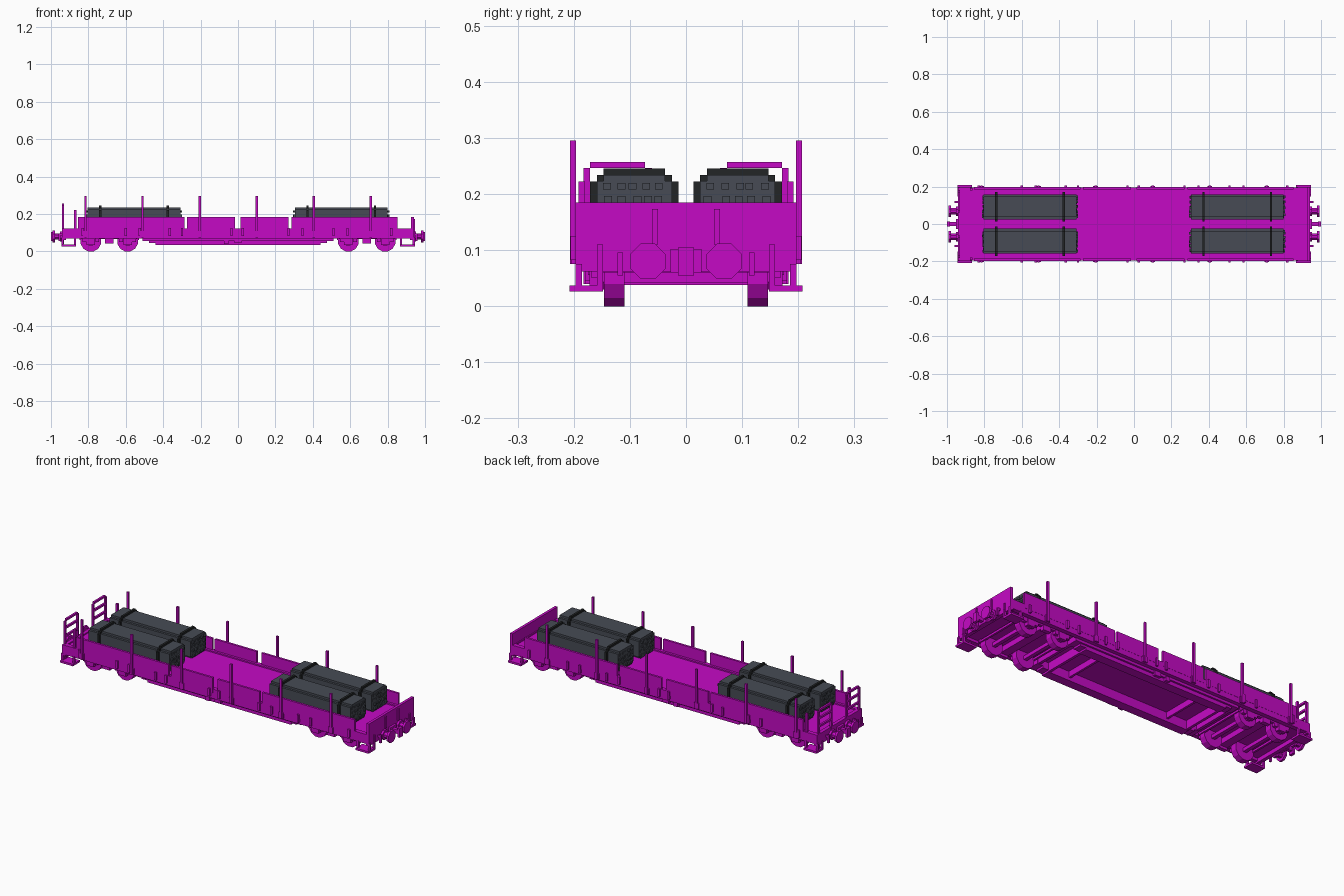
import bpy, bmesh, math, random
from mathutils import Matrix, Vector

if "Cube" in bpy.data.objects:
    bpy.data.objects.remove(bpy.data.objects["Cube"], do_unlink=True)
random.seed(4)


def material(name, rgb):
    m = bpy.data.materials.new(name)
    m.use_nodes = True
    m.diffuse_color = (*rgb, 1)
    m.node_tree.nodes["Principled BSDF"].inputs["Base Color"].default_value = (*rgb, 1)
    return m


MAGENTA = material("magenta paint", (0.56, 0.003, 0.56))
SLATE = material("slate load", (0.063, 0.071, 0.09))
BLACK = material("dark strap", (0.016, 0.018, 0.019))


def finish(name, bm, mat):
    me = bpy.data.meshes.new(name)
    bm.to_mesh(me)
    bm.free()
    me.materials.append(mat)
    ob = bpy.data.objects.new(name, me)
    bpy.context.collection.objects.link(ob)
    return ob


def add_box(bm, x0, x1, y0, y1, z0, z1):
    c = Vector(((x0 + x1) / 2, (y0 + y1) / 2, (z0 + z1) / 2))
    s = Matrix.Diagonal((abs(x1 - x0), abs(y1 - y0), abs(z1 - z0), 1))
    bmesh.ops.create_cube(bm, size=1, matrix=Matrix.Translation(c) @ s)


def boxes(name, items, mat=MAGENTA, mx=False, my=False):
    """Join boxes into one object, optionally mirrored over x and y."""
    bm = bmesh.new()
    for x0, x1, y0, y1, z0, z1 in items:
        for sx in ((1, -1) if mx else (1,)):
            for sy in ((1, -1) if my else (1,)):
                add_box(bm, sx * x0, sx * x1, sy * y0, sy * y1, z0, z1)
    return finish(name, bm, mat)


def discs(name, items, sides=8):
    """Cylinders given as axis, centre, radius, length; mirrored over x and y."""
    bm = bmesh.new()
    for axis, c, r, length in items:
        rot = Matrix.Rotation(math.pi / 2, 4, 'Y' if axis == 'X' else 'X')
        spin = Matrix.Rotation(math.pi / sides, 4, 'Z')
        for sx in (1, -1):
            for sy in (1, -1):
                p = Vector((sx * c[0], sy * c[1], c[2]))
                bmesh.ops.create_cone(bm, cap_ends=True, segments=sides, radius1=r,
                                      radius2=r, depth=length,
                                      matrix=Matrix.Translation(p) @ rot @ spin)
    return finish(name, bm, MAGENTA)


# Deck, side sills and end beams
boxes("deck", [(-0.93, 0.93, -0.185, 0.185, 0.085, 0.115)])
boxes("side_sill", [(-0.93, 0.93, 0.172, 0.196, 0.07, 0.122)], my=True)
boxes("end_beam", [(0.92, 0.94, -0.196, 0.196, 0.062, 0.122)], mx=True)
boxes("end_wall", [(0.925, 0.94, -0.197, 0.197, 0.075, 0.185)])
boxes("end_wall_rib", [(0.94, 0.946, 0.05, 0.061, 0.11, 0.173),
                       (0.94, 0.946, 0.148, 0.159, 0.075, 0.11)], my=True)

# Hinged side boards with gaps between them
panels = [(-0.855, -0.287), (-0.272, -0.017), (0.013, 0.27), (0.285, 0.852)]
boxes("side_board", [(a, b, 0.185, 0.197, 0.1, 0.185) for a, b in panels], my=True)
hinges = [-0.83, -0.6, -0.525, -0.365, -0.3, -0.035, 0.025, 0.27, 0.345, 0.51, 0.585, 0.82]
boxes("board_hinge", [(x - 0.006, x + 0.006, 0.196, 0.206, 0.082, 0.125) for x in hinges], my=True)

# Stakes with pockets
stakes = [-0.815 + 0.305 * i for i in range(6)]
boxes("side_stake", [(x - 0.006, x + 0.006, 0.196, 0.207, 0.075, 0.295) for x in stakes], my=True)
boxes("stake_pocket", [(x - 0.013, x + 0.013, 0.194, 0.204, 0.075, 0.108) for x in stakes], my=True)
boxes("end_post", [(-0.876, -0.864, 0.18, 0.192, 0.11, 0.222)], my=True)

# Ladder rails at the open end
ladder = [(-0.941, -0.93, 0.171, 0.183, 0.04, 0.246),
          (-0.941, -0.93, 0.061, 0.073, 0.1, 0.246),
          (-0.941, -0.93, 0.073, 0.171, 0.246, 0.257)]
ladder += [(-0.941, -0.93, 0.073, 0.171, z, z + 0.011) for z in (0.158, 0.203)]
boxes("end_ladder", ladder, my=True)

# Corner steps
boxes("corner_step", [(0.865, 0.945, 0.148, 0.208, 0.026, 0.037),
                      (0.865, 0.876, 0.185, 0.197, 0.037, 0.075),
                      (0.934, 0.945, 0.185, 0.197, 0.037, 0.075),
                      (0.934, 0.945, 0.148, 0.159, 0.037, 0.075)], mx=True, my=True)

# Buffers and couplers
discs("buffer", [('X', (0.962, 0.068, 0.08), 0.018, 0.05),
                 ('X', (0.945, 0.068, 0.08), 0.028, 0.014),
                 ('X', (0.985, 0.068, 0.08), 0.034, 0.012)])
boxes("coupler", [(0.93, 0.985, -0.01, 0.01, 0.07, 0.092),
                  (0.985, 1.0, -0.014, 0.014, 0.055, 0.105),
                  (0.94, 0.952, -0.028, 0.028, 0.06, 0.102)], mx=True)
boxes("brake_hose", [(0.94, 0.96, 0.112, 0.122, 0.085, 0.096),
                     (0.95, 0.96, 0.112, 0.122, 0.055, 0.085)], mx=True, my=True)

# Deep centre girders with stepped ends, cross members and floor
boxes("centre_girder", [(-0.44, 0.44, 0.115, 0.165, 0.035, 0.09),
                        (-0.475, 0.475, 0.115, 0.165, 0.045, 0.09),
                        (-0.51, 0.51, 0.115, 0.175, 0.056, 0.09)], my=True)
boxes("girder_cross_member", [(0.425, 0.44, -0.115, 0.115, 0.038, 0.09),
                              (0.3, 0.312, -0.115, 0.115, 0.052, 0.09),
                              (0.49, 0.505, -0.115, 0.115, 0.058, 0.09)], mx=True)
boxes("brake_gear", [(-0.075, -0.05, 0.165, 0.18, 0.04, 0.065),
                     (-0.02, 0.02, 0.165, 0.18, 0.045, 0.07)], my=True)

# Wheels, axles and bogie frames
axles = [0.59, 0.787]
discs("wheel", [('Y', (x, 0.128, 0.054), 0.056, 0.036) for x in axles], 12)
discs("wheel_hub", [('Y', (x, 0.15, 0.052), 0.024, 0.018) for x in axles])
boxes("axle", [(x - 0.01, x + 0.01, -0.12, 0.12, 0.042, 0.062) for x in axles], mx=True)
frame = [(0.54, 0.838, 0.15, 0.166, 0.066, 0.085),
         (0.665, 0.712, 0.15, 0.172, 0.042, 0.072)]
for x in axles:
    frame += [(x - 0.022, x + 0.022, 0.15, 0.172, 0.034, 0.074),
              (x - 0.045, x - 0.024, 0.15, 0.168, 0.05, 0.07),
              (x + 0.024, x + 0.045, 0.15, 0.168, 0.05, 0.07)]
boxes("bogie_frame", frame, mx=True, my=True)
boxes("bogie_bolster", [(0.665, 0.712, -0.15, 0.15, 0.055, 0.085),
                        (0.53, 0.541, -0.15, 0.15, 0.06, 0.072),
                        (0.837, 0.848, -0.15, 0.15, 0.06, 0.072)], mx=True)

# Strapped load bundles, stepped in cross-section with uneven ends
for xn, cx in (("right", -0.556), ("left", 0.552)):
    for yn, cy in (("front", -0.092), ("back", 0.092)):
        x0, x1 = cx - 0.248, cx + 0.248
        load = [(x0, x1, cy - 0.067, cy + 0.067, 0.137, 0.223),
                (x0, x1, cy - 0.055, cy + 0.055, 0.126, 0.234)]
        for i in range(5):
            for j in range(4):
                y, z = cy - 0.048 + i * 0.024, 0.142 + j * 0.024
                y += random.uniform(-0.006, 0.006)
                for end, s in ((x0, -1), (x1, 1)):
                    load.append((end - s * 0.01, end + s * random.choice((0.003, 0.006, 0.009)),
                                 y - 0.007, y + 0.007, z - 0.006, z + 0.006))
        boxes(f"{yn}_{xn}_load", load, SLATE)
        straps = []
        for sx in (cx - 0.18, cx + 0.18):
            a, b = sx - 0.006, sx + 0.006
            straps += [(a, b, cy - 0.079, cy + 0.079, 0.137, 0.222),
                       (a, b, cy - 0.067, cy + 0.067, 0.126, 0.234),
                       (a, b, cy - 0.055, cy + 0.055, 0.115, 0.245)]
        boxes(f"{yn}_{xn}_straps", straps, BLACK)
